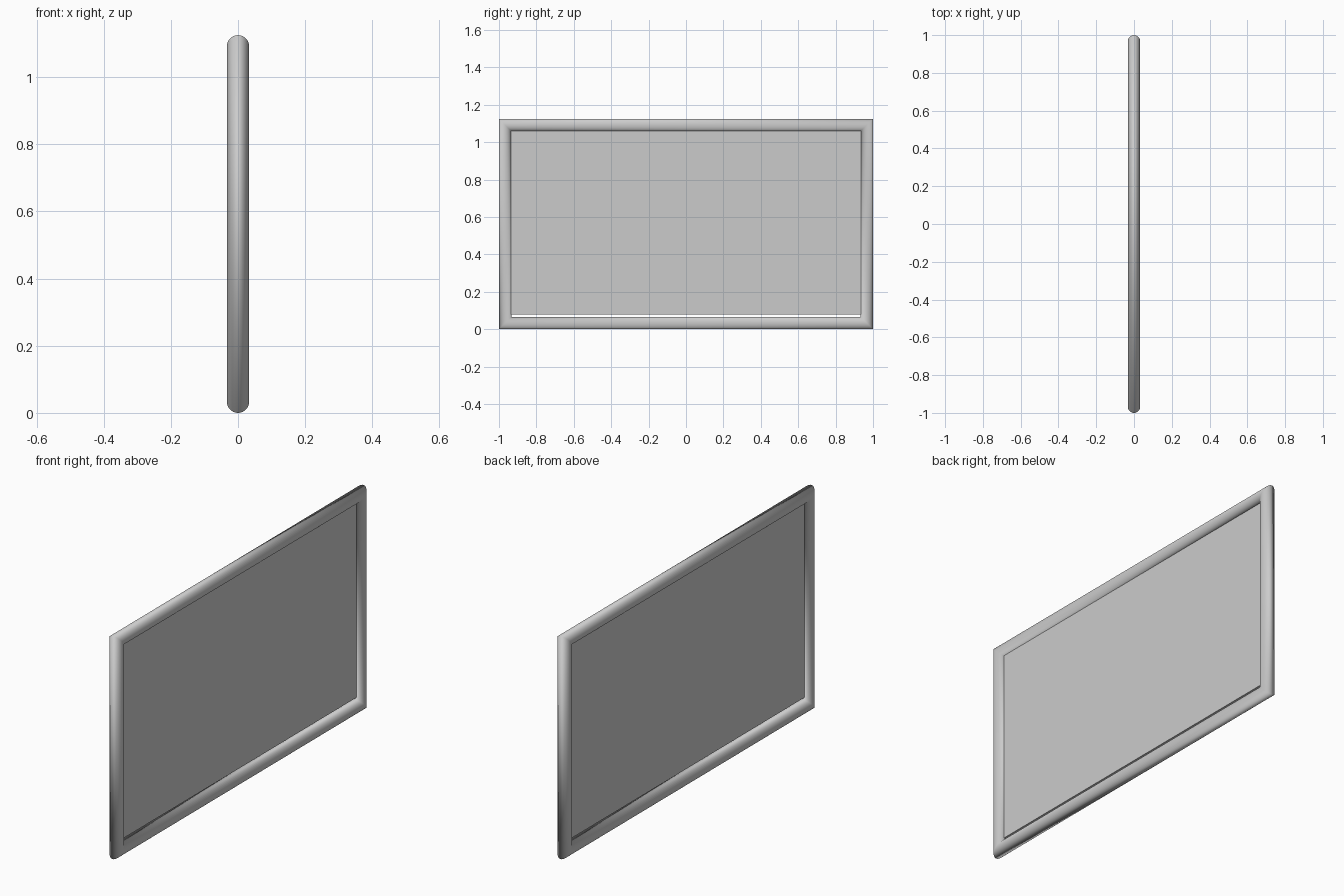
import bpy, bmesh
from math import sin, cos, pi

if "Cube" in bpy.data.objects:
    bpy.data.objects.remove(bpy.data.objects["Cube"])

R = 0.033            # tube radius
HEIGHT = 1.125
SIDES = 32


def finish(bm, name, smooth):
    bmesh.ops.recalc_face_normals(bm, faces=bm.faces)
    for f in bm.faces:
        f.smooth = smooth
    me = bpy.data.meshes.new(name)
    bm.to_mesh(me)
    bm.free()
    ob = bpy.data.objects.new(name, me)
    bpy.context.collection.objects.link(ob)
    return ob


# Frame: round tube swept around a rectangle with mitred corners
bm = bmesh.new()
rings = []
for sy, sz in ((-1, -1), (1, -1), (1, 1), (-1, 1)):
    ring = []
    for i in range(SIDES):
        a = 2 * pi * i / SIDES
        out = R * cos(a)
        y = sy * (1 - R + out)
        z = HEIGHT / 2 + sz * (HEIGHT / 2 - R + out)
        ring.append(bm.verts.new((R * sin(a), y, z)))
    rings.append(ring)
for k in range(4):
    r0, r1 = rings[k], rings[(k + 1) % 4]
    for i in range(SIDES):
        j = (i + 1) % SIDES
        bm.faces.new((r0[i], r0[j], r1[j], r1[i]))
finish(bm, "frame", True)

# Panel: thin flat sheet, leaving a narrow slit above the bottom rail
bm = bmesh.new()
bmesh.ops.create_cube(bm, size=1)
z0, z1 = 0.079, 1.062
for v in bm.verts:
    v.co.x *= 0.016
    v.co.y *= 1.872
    v.co.z = v.co.z * (z1 - z0) + (z0 + z1) / 2
finish(bm, "panel", False)
